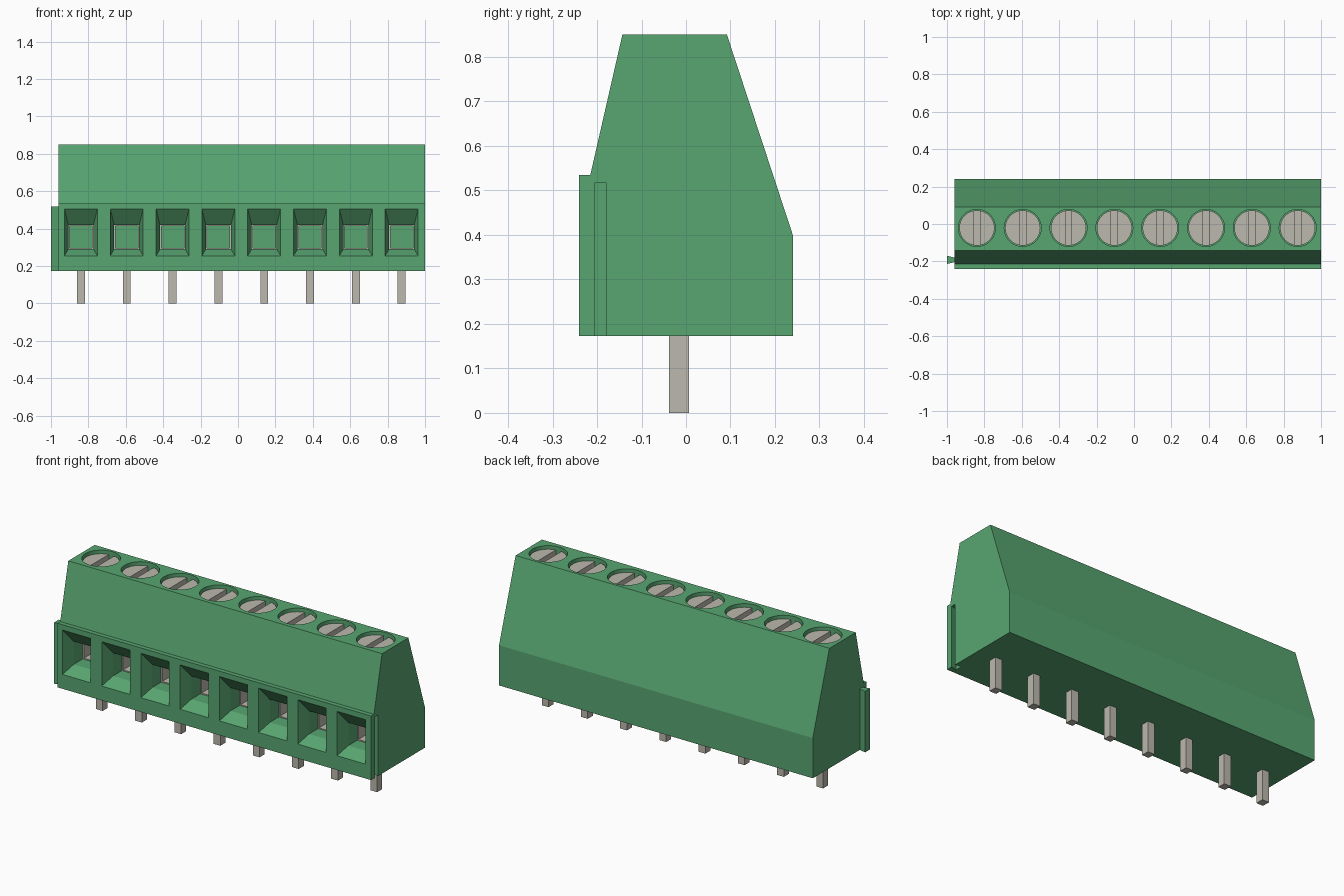
import bpy
import bmesh
from mathutils import Vector

if "Cube" in bpy.data.objects:
    bpy.data.objects.remove(bpy.data.objects["Cube"], do_unlink=True)

COUNT, PITCH, FIRST = 8, 0.245, -0.84
CENTRES = [FIRST + PITCH * i for i in range(COUNT)]
BASE, TOP, FRONT = 0.173, 0.85, -0.24
LEFT_END, RIGHT_END = -0.96, 1.0
SCREW_Y = -0.021


def material(name, colour):
    mat = bpy.data.materials.new(name)
    mat.use_nodes = True
    mat.diffuse_color = (*colour, 1)
    mat.node_tree.nodes["Principled BSDF"].inputs["Base Color"].default_value = (*colour, 1)
    return mat


GREEN = material("green plastic", (0.098, 0.38, 0.165))
METAL = material("grey metal", (0.50, 0.48, 0.42))


def loft(bm, rings):
    """Closed solid through a list of equal-sized point rings."""
    loops = [[bm.verts.new(p) for p in ring] for ring in rings]
    n = len(loops[0])
    for a, b in zip(loops, loops[1:]):
        for i in range(n):
            j = (i + 1) % n
            bm.faces.new((a[i], a[j], b[j], b[i]))
    bm.faces.new(loops[0][::-1])
    bm.faces.new(loops[-1])


def box(bm, x0, x1, y0, y1, z0, z1):
    loft(bm, [[(x0, y0, z), (x1, y0, z), (x1, y1, z), (x0, y1, z)] for z in (z0, z1)])


def cylinder(bm, x, y, z0, z1, radius):
    ret = bmesh.ops.create_cone(bm, cap_ends=True, segments=40, radius1=radius,
                                radius2=radius, depth=z1 - z0)
    bmesh.ops.translate(bm, verts=ret["verts"], vec=Vector((x, y, (z0 + z1) / 2)))


def finish(name, bm, mat):
    bmesh.ops.recalc_face_normals(bm, faces=bm.faces)
    mesh = bpy.data.meshes.new(name)
    bm.to_mesh(mesh)
    bm.free()
    mesh.materials.append(mat)
    obj = bpy.data.objects.new(name, mesh)
    bpy.context.collection.objects.link(obj)
    return obj


def cut(obj, bm):
    """Subtract the solids in bm from obj."""
    cutter = finish("cutter", bm, obj.data.materials[0])
    cutter.hide_render = True
    mod = obj.modifiers.new("cut", "BOOLEAN")
    mod.operation, mod.solver, mod.object = "DIFFERENCE", "EXACT", cutter
    bpy.context.view_layer.objects.active = obj
    bpy.ops.object.modifier_apply(modifier=mod.name)
    bpy.data.objects.remove(cutter, do_unlink=True)


def dovetail(bm, x_wide, x_narrow, z0):
    y, z1 = -0.192, 0.518
    loft(bm, [[(x_wide, y - 0.022, z), (x_wide, y + 0.022, z),
               (x_narrow, y + 0.012, z), (x_narrow, y - 0.012, z)] for z in (z0, z1)])


def opening(x, y, half, z0, z1):
    return [(x - half, y, z0), (x + half, y, z0), (x + half, y, z1), (x - half, y, z1)]


# Housing: side profile swept along x
profile = [(FRONT, BASE), (FRONT, 0.535), (-0.215, 0.535), (-0.143, TOP),
           (0.092, TOP), (0.24, 0.4), (0.24, BASE)]
bm = bmesh.new()
loft(bm, [[(x, y, z) for y, z in profile] for x in (LEFT_END, RIGHT_END)])
housing = finish("housing", bm, GREEN)

# Tapered wire entries, screw wells and the dovetail groove
bm = bmesh.new()
for x in CENTRES:
    loft(bm, [opening(x, FRONT - 0.01, 0.091, 0.249, 0.517),
              opening(x, FRONT + 0.07, 0.067, 0.29, 0.42),
              opening(x, 0.08, 0.067, 0.29, 0.42)])
    cylinder(bm, x, SCREW_Y, TOP - 0.09, TOP + 0.02, 0.099)
dovetail(bm, RIGHT_END - 0.035, RIGHT_END + 0.001, BASE - 0.01)
cut(housing, bm)

# Dovetail rail on the opposite end
bm = bmesh.new()
dovetail(bm, -1.0, LEFT_END, BASE)
finish("dovetail_rail", bm, GREEN)

# Slotted screws
bm = bmesh.new()
slots = bmesh.new()
for x in CENTRES:
    cylinder(bm, x, SCREW_Y, TOP - 0.09, TOP - 0.018, 0.094)
    box(slots, x - 0.017, x + 0.017, SCREW_Y - 0.12, SCREW_Y + 0.12, TOP - 0.05, TOP)
screws = finish("screws", bm, METAL)
cut(screws, slots)
bpy.ops.object.select_all(action="DESELECT")
screws.select_set(True)
bpy.context.view_layer.objects.active = screws
bpy.ops.object.shade_smooth_by_angle()

# Hollow wire clamps inside the entries
bm = bmesh.new()
holes = bmesh.new()
for x in CENTRES:
    box(bm, x - 0.067, x + 0.067, -0.09, 0.079, 0.29, 0.42)
    box(holes, x - 0.06, x + 0.06, -0.12, 0.1, 0.296, 0.415)
clamps = finish("wire_clamps", bm, METAL)
cut(clamps, holes)

# Solder pins
bm = bmesh.new()
for x in CENTRES:
    box(bm, x - 0.021, x + 0.021, -0.038, 0.007, 0, BASE + 0.01)
finish("solder_pins", bm, METAL)
